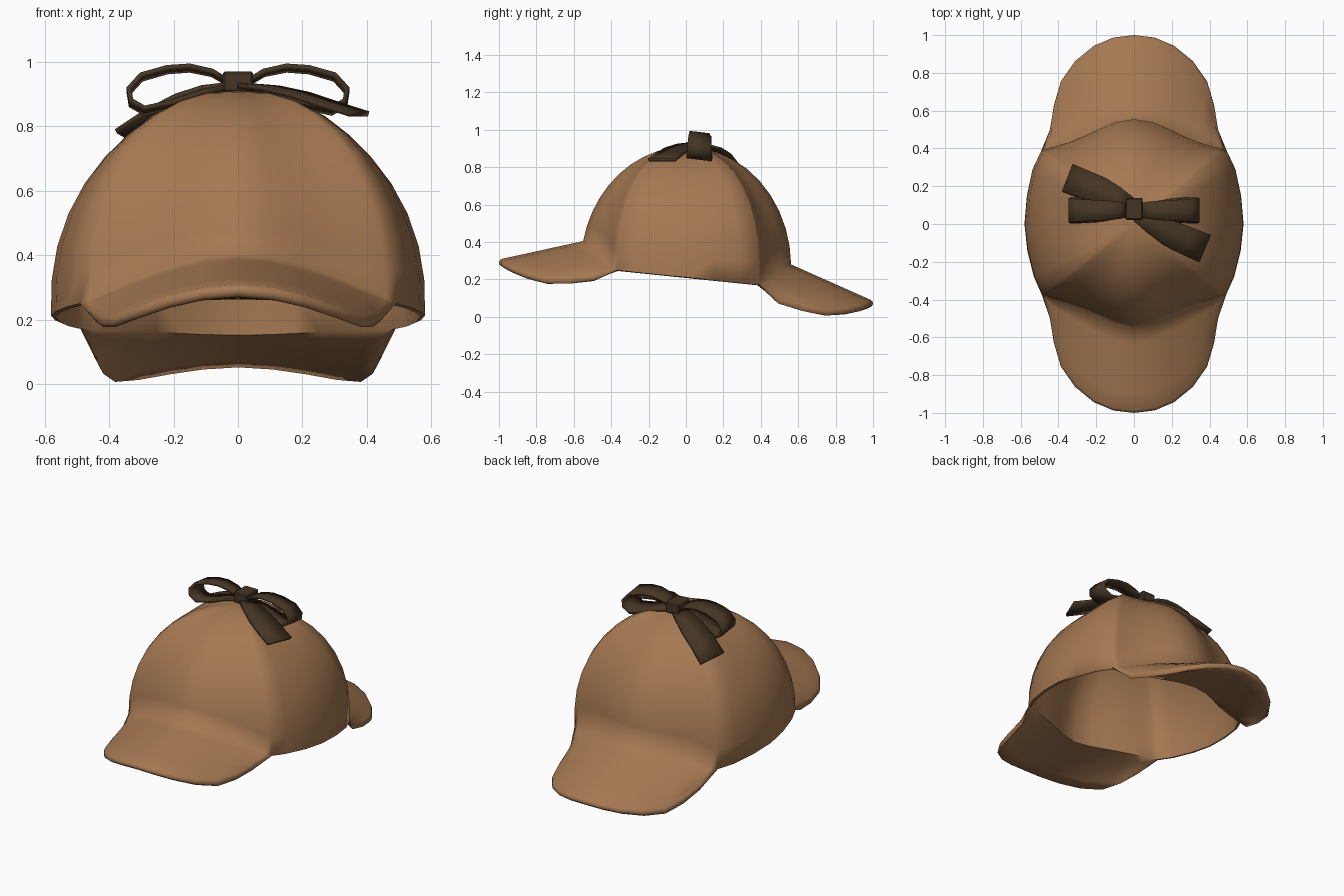
import bpy, bmesh, math
from mathutils import Vector

if "Cube" in bpy.data.objects:
    bpy.data.objects.remove(bpy.data.objects["Cube"])


def material(name, rgb):
    m = bpy.data.materials.new(name)
    m.diffuse_color = (*rgb, 1)
    m.use_nodes = True
    m.node_tree.nodes["Principled BSDF"].inputs["Base Color"].default_value = m.diffuse_color
    return m


CLOTH = material("tan cloth", (0.38, 0.19, 0.085))
RIBBON = material("dark brown ribbon", (0.06, 0.036, 0.018))


def sheet_object(name, grids, mat, thickness=0, angle=30):
    """Skin grids of points into one welded mesh, optionally thickened."""
    bm = bmesh.new()
    for rows in grids:
        vs = [[bm.verts.new(p) for p in row] for row in rows]
        for a, b in zip(vs, vs[1:]):
            for i in range(len(a) - 1):
                bm.faces.new((a[i], a[i + 1], b[i + 1], b[i]))
    bmesh.ops.remove_doubles(bm, verts=bm.verts, dist=0.0005)
    bmesh.ops.recalc_face_normals(bm, faces=bm.faces)
    me = bpy.data.meshes.new(name)
    bm.to_mesh(me)
    bm.free()
    ob = bpy.data.objects.new(name, me)
    bpy.context.collection.objects.link(ob)
    me.materials.append(mat)
    if thickness:
        s = ob.modifiers.new("thickness", 'SOLIDIFY')
        s.thickness, s.offset = thickness, 0
    bpy.ops.object.select_all(action='DESELECT')
    ob.select_set(True)
    bpy.context.view_layer.objects.active = ob
    bpy.ops.object.shade_smooth_by_angle(angle=math.radians(angle))
    return ob


def mirrored(half):
    """Strip from -x to +x out of a half strip starting at x = 0."""
    return [Vector((-p.x, p.y, p.z)) for p in reversed(half[1:])] + half


# Crown outline: front seam, side edge, back seam (x >= 0)
XS = (0, .10, .18, .26, .34, .42, .46, .49)
FRONT = [Vector(p) for p in zip(
    XS, (-.55, -.525, -.49, -.455, -.425, -.40, -.385, -.37),
    (.405, .395, .375, .35, .32, .285, .265, .25))]
BACK = [Vector(p) for p in zip(
    XS, (.562, .545, .51, .47, .435, .41, .40, .39),
    (.28, .275, .265, .25, .23, .205, .19, .175))]
SIDE = [Vector(p) for p in ((.53, -.28, .24), (.565, -.14, .225), (.58, 0, .212),
                            (.567, .15, .198), (.537, .29, .185))]
TOP = .91
STEPS = 10


def full_ring(half):
    return half + [Vector((-p.x, p.y, p.z)) for p in reversed(half[:-1])]


def inner_rim(p):
    """Flat tilted head opening, just inside the outline."""
    return Vector((p.x * .975, p.y * .975, .208 - .1 * p.y))


def profile(z):
    t = min(1, max(0, (z - .27) / (TOP - .27)))
    return math.sqrt(1 - t * t)


def dome(ring, top):
    """Sweep a ring up a round profile, fuller along the four corner ridges."""
    rows = []
    for k in range(STEPS):
        row = []
        for p in ring:
            z = p.z + (top - p.z) * math.sin(k / STEPS * math.pi / 2)
            ang = math.degrees(math.atan2(abs(p.y), abs(p.x)))
            ridge = max(0, 1 - abs(ang - 38) / 28)
            side = max(0, 1 - ang / 38)
            f = profile(z + TOP - top) / profile(p.z)
            f = f ** (1 - .13 * ridge + .10 * side)
            row.append(Vector((p.x * f, p.y * f, z)))
        rows.append(row)
    return rows + [[Vector((0, 0, top))] * len(ring)]


half = FRONT + SIDE + BACK[::-1]
shell = dome(full_ring(half), TOP)
lining = dome(full_ring([inner_rim(p) for p in half]), TOP - .018)

# Side hems between outer shell and lining
edge = [FRONT[-1]] + SIDE + [BACK[-1]]
hem = [edge, [inner_rim(p) for p in edge]]
hem_mirror = [[Vector((-p.x, p.y, p.z)) for p in row] for row in hem]

# Brims: arched top from the seam, rounded lip, underside back to the opening
OUTLINE = ((0, 1), (.11, .987), (.213, .943), (.312, .862), (.387, .755), (.424, .63), (.445, .5))


def brim(seam, sign, z_in, z_out):
    lips = []
    for inset, dz in ((.985, .020), (.996, .012), (1, 0), (.996, -.012), (.985, -.020)):
        lip = []
        for x, y in OUTLINE:
            z = z_in + (z_out - z_in) * (y - .55) / .45 - 1.04 * x * x
            lip.append(Vector((x * inset, sign * y * inset, z + dz)))
        lips.append(mirrored(lip + [seam[-1].copy()]))
    top, opening = mirrored(seam), mirrored([inner_rim(p) for p in seam])
    rows = [[p.lerp(q, k / 5) for p, q in zip(top, lips[0])] for k in range(5)]
    rows += lips
    rows += [[p.lerp(q, k / 5) for p, q in zip(lips[-1], opening)] for k in range(1, 6)]
    return rows


sheet_object("hat_crown_and_brims",
             [shell, lining, hem, hem_mirror,
              brim(FRONT, -1, .405, .29), brim(BACK, 1, .275, .072)],
             CLOTH, angle=70)


# Bow: ribbon strips from a centre path and half-widths
def ribbon(name, path, widths, cross=None, tilt=0):
    pts = [Vector(p) for p in path]
    a, b = [], []
    for i, p in enumerate(pts):
        c = cross
        if c is None:
            t = pts[min(i + 1, len(pts) - 1)] - pts[max(i - 1, 0)]
            c = Vector((-t.y, t.x, 0)).normalized()
            c.z = tilt
        a.append(p + c * widths[i])
        b.append(p - c * widths[i])
    sheet_object(name, [[a, b]], RIBBON, .016)


LOOP = ((.03, .935), (.08, .965), (.15, .980), (.22, .975), (.30, .952), (.338, .91),
        (.332, .872), (.29, .848), (.20, .868), (.11, .90), (.03, .918))
LOOP_W = (.036, .045, .052, .055, .06, .065, .068, .068, .062, .048, .036)
for side, s in (("left", -1), ("right", 1)):
    ribbon(side + "_bow_loop", [(s * x, .072, z) for x, z in LOOP], LOOP_W,
           Vector((0, 1, -.12)))

ribbon("left_bow_tail", ((-.02, .10, .92), (-.09, .14, .908), (-.17, .175, .878),
                         (-.26, .208, .83), (-.35, .243, .768)),
       (.04, .055, .07, .075, .078), tilt=.2)
ribbon("right_bow_tail", ((.02, .05, .925), (.10, 0, .918), (.19, -.05, .898),
                          (.28, -.09, .868), (.375, -.13, .838)), (.04, .055, .07, .076, .078))

# Knot
bpy.ops.mesh.primitive_cube_add(size=1, location=(0, .08, .938))
knot = bpy.context.object
knot.name = "bow_knot"
knot.scale = (.092, .115, .064)
bpy.ops.object.transform_apply(location=False, rotation=False, scale=True)
knot.data.materials.append(RIBBON)
b = knot.modifiers.new("round edge", 'BEVEL')
b.width, b.segments = .006, 1
